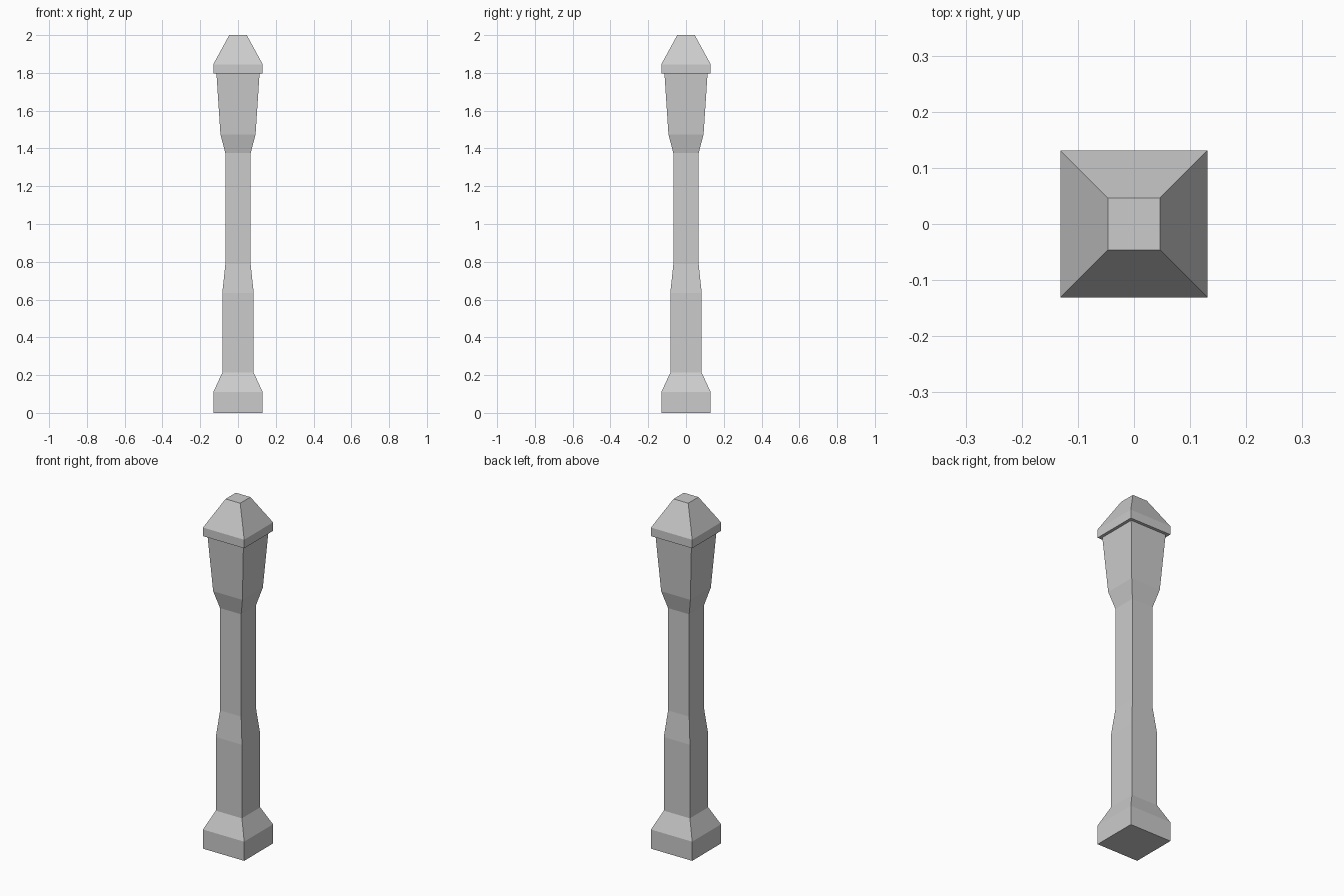
import bpy
import bmesh

if "Cube" in bpy.data.objects:
    bpy.data.objects.remove(bpy.data.objects["Cube"])


def square_loft(name, profile, close_bottom=False, close_top=False):
    """Stack square rings given as (half_width, z) and skin them with flat quads."""
    bm = bmesh.new()
    rings = [[bm.verts.new((sx * h, sy * h, z))
              for sx, sy in ((-1, -1), (1, -1), (1, 1), (-1, 1))]
             for h, z in profile]
    for low, high in zip(rings, rings[1:]):
        for i in range(4):
            j = (i + 1) % 4
            bm.faces.new((low[i], low[j], high[j], high[i]))
    if close_bottom:
        bm.faces.new(rings[0][::-1])
    if close_top:
        bm.faces.new(rings[-1])
    mesh = bpy.data.meshes.new(name)
    bm.to_mesh(mesh)
    bm.free()
    obj = bpy.data.objects.new(name, mesh)
    bpy.context.collection.objects.link(obj)
    return obj


# Plinth: square block with a sloped shoulder
square_loft("base", [(0.131, 0), (0.131, 0.11), (0.083, 0.213)], close_bottom=True)

# Shaft: thicker lower half stepping in to a slim upper half
square_loft("shaft", [(0.083, 0.213), (0.083, 0.636), (0.067, 0.787), (0.067, 1.375)])

# Head: flares outward above the shaft
square_loft("head", [(0.067, 1.375), (0.093, 1.475), (0.114, 1.796)])

# Cap: overhanging lip (underside included) and truncated pyramid roof
square_loft("cap", [(0.114, 1.796), (0.131, 1.796), (0.131, 1.845), (0.0465, 2.0)],
            close_top=True)
